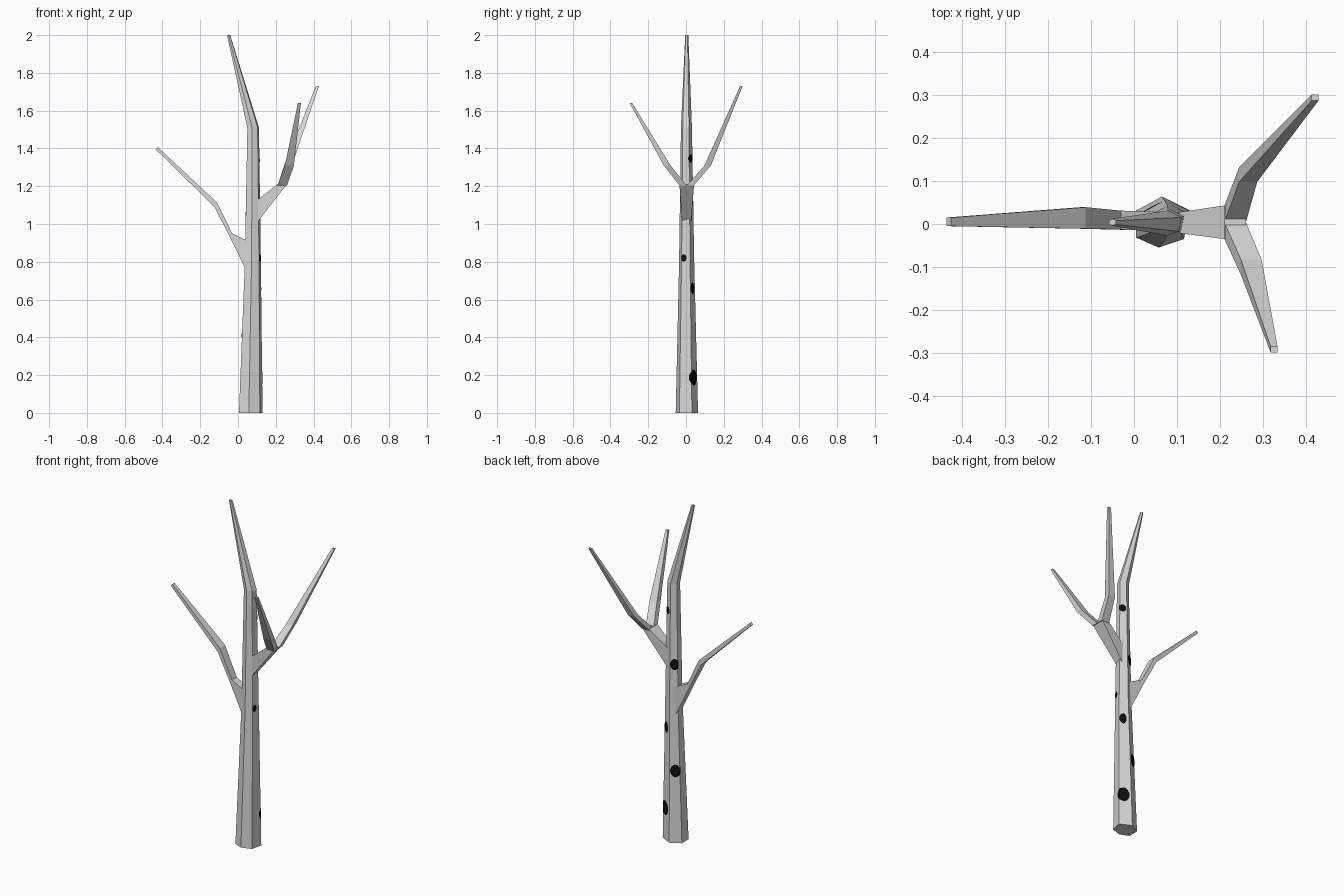
import bpy, bmesh, math
from mathutils import Vector

if "Cube" in bpy.data.objects:
    bpy.data.objects.remove(bpy.data.objects["Cube"])


def material(name, v):
    m = bpy.data.materials.new(name)
    m.diffuse_color = (v, v, v, 1)
    m.use_nodes = True
    m.node_tree.nodes["Principled BSDF"].inputs["Base Color"].default_value = m.diffuse_color
    return m


BARK = material("pale bark", 0.68)
SPOT = material("black bark spot", 0.004)


def add_object(name, bm, mat):
    me = bpy.data.meshes.new(name)
    bm.to_mesh(me)
    bm.free()
    me.materials.append(mat)
    ob = bpy.data.objects.new(name, me)
    bpy.context.collection.objects.link(ob)
    return ob


def loft(name, rings):
    """Skin a list of equal-length rings and cap both ends."""
    bm = bmesh.new()
    vs = [[bm.verts.new(p) for p in r] for r in rings]
    n = len(vs[0])
    for a, b in zip(vs, vs[1:]):
        for i in range(n):
            j = (i + 1) % n
            bm.faces.new((a[i], a[j], b[j], b[i]))
    bm.faces.new(vs[0])
    bm.faces.new(vs[-1])
    bmesh.ops.recalc_face_normals(bm, faces=bm.faces)
    return add_object(name, bm, BARK)


# Trunk: irregular hexagon, (centre x, centre y, z, radius) per level
HEX = [(0, .92), (-.92, .42), (-.92, -.55), (-.12, -.9), (.78, -.6), (1, .42)]
LEVELS = [(.065, .004, 0, .065), (.077, .003, .8, .044),
          (.079, .002, 1.51, .032), (-.05, .004, 2, .009)]
loft("trunk", [[(x + r * h, y + r * k, z) for h, k in HEX] for x, y, z, r in LEVELS])


# Side branches: (upper x, upper z, lower x, lower z, middle y, half width)
def side_branch(name, stations):
    loft(name, [[(ux, y - w, uz), (ux, y + w, uz), (lx, y + w, lz), (lx, y - w, lz)]
                for ux, uz, lx, lz, y, w in stations])


side_branch("left_branch", [(.06, .905, .06, .72, .006, .022),
                            (-.03, .95, -.045, .935, .009, .022),
                            (-.112, 1.115, -.125, 1.09, .014, .025),
                            (-.425, 1.407, -.435, 1.395, .005, .01)])
side_branch("right_branch", [(.095, 1.12, .095, 1.0, .003, .023),
                             (.21, 1.212, .26, 1.212, .004, .039)])


# Forked twigs: (centre, half x, half y)
def twig(name, stations):
    loft(name, [[(x + sx * hx, y + sy * hy, z) for sx, sy in
                 ((-1, -1), (1, -1), (1, 1), (-1, 1))]
                for x, y, z, hx, hy in stations])


twig("back_twig", [(.235, .024, 1.205, .025, .019), (.265, .115, 1.31, .021, .017),
                   (.42, .293, 1.73, .008, .007)])
twig("front_twig", [(.235, -.016, 1.205, .025, .019), (.272, -.1, 1.31, .024, .018),
                    (.325, -.291, 1.64, .008, .007)])


def trunk_point(angle, z, lift=0.002):
    """Point on the trunk surface, slightly lifted."""
    for a, b in zip(LEVELS, LEVELS[1:]):
        if z <= b[2]:
            break
    t = (z - a[2]) / (b[2] - a[2])
    cx, cy, _, r = [p + (q - p) * t for p, q in zip(a, b)]
    d = Vector((math.cos(angle), math.sin(angle)))
    best = 1e9
    for i in range(6):
        p, q = Vector(HEX[i]), Vector(HEX[(i + 1) % 6])
        e = q - p
        n = Vector((e.y, -e.x)).normalized()
        if n.dot(p) < 0:
            n = -n
        if n.dot(d) > 1e-6:
            best = min(best, n.dot(p) / n.dot(d))
    s = best * r + lift
    return (cx + d.x * s, cy + d.y * s, z)


# Bark spots: strips wrapped on the trunk, (angle degrees, z, half angle, half height)
SPOTS = [(45, .187, 34, .042), (48, .66, 24, .032), (-20, .82, 19, .02),
         (48, 1.347, 34, .022), (128, .42, 32, .037), (130, 1.04, 36, .033)]
CORNERS = [math.degrees(math.atan2(k, h)) for h, k in HEX]
for n, (ang, z, wa, hz) in enumerate(SPOTS):
    cols = [ang + wa * math.cos(math.pi * i / 8) for i in range(9)]
    cols += [c for c in CORNERS if abs(c - ang) < wa]
    bm = bmesh.new()
    prev = None
    for c in sorted(cols):
        h = hz * max(.25, math.sqrt(max(0, 1 - ((c - ang) / wa) ** 2)))
        cur = [bm.verts.new(trunk_point(math.radians(c), z + s * h)) for s in (-1, 1)]
        if prev:
            bm.faces.new((prev[0], cur[0], cur[1], prev[1]))
        prev = cur
    add_object(f"bark_spot_{n + 1}", bm, SPOT)
